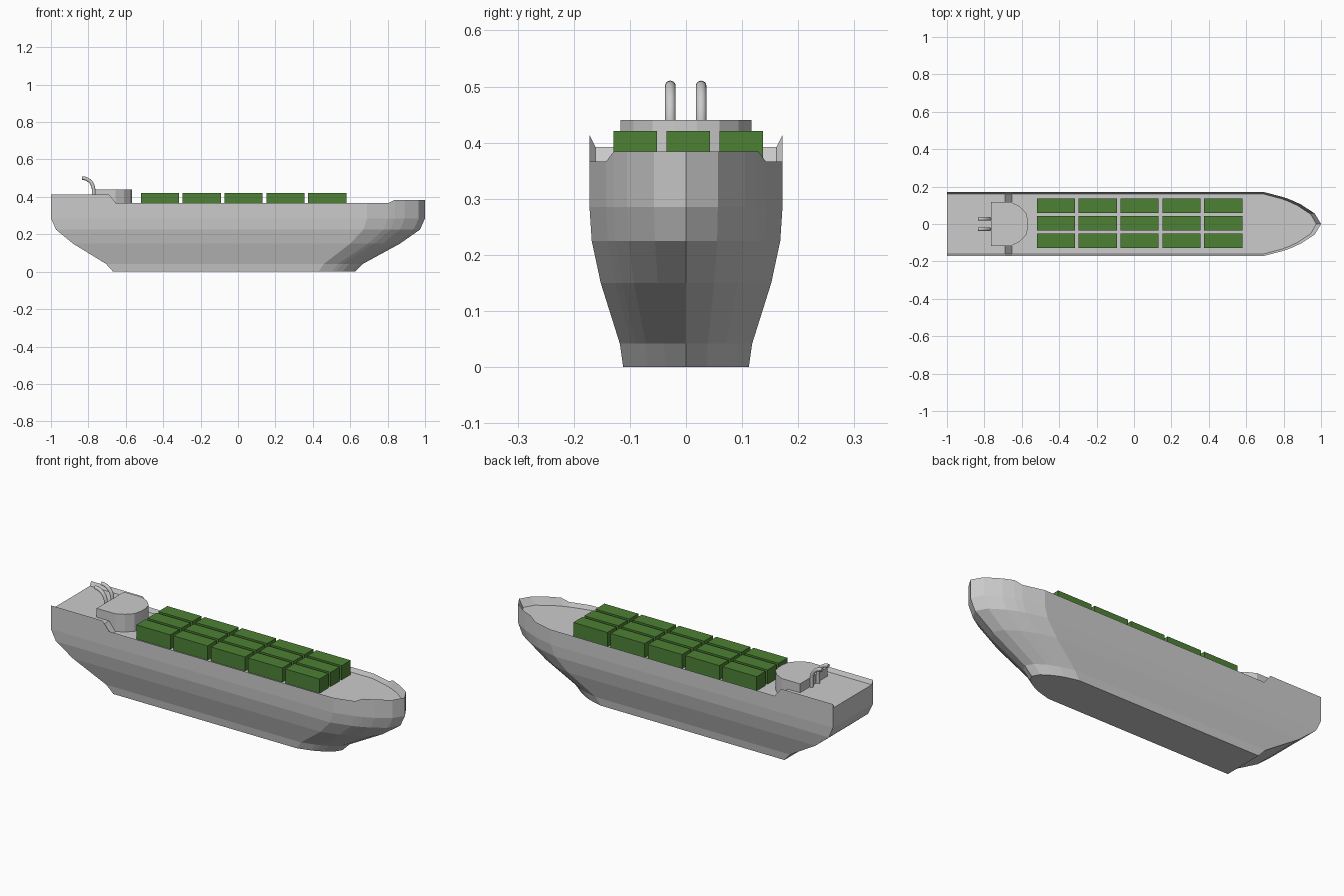
import bpy, bmesh, math

if "Cube" in bpy.data.objects:
    bpy.data.objects.remove(bpy.data.objects["Cube"])


def make_object(name, bm, color=None):
    bmesh.ops.recalc_face_normals(bm, faces=bm.faces)
    mesh = bpy.data.meshes.new(name)
    bm.to_mesh(mesh)
    bm.free()
    obj = bpy.data.objects.new(name, mesh)
    bpy.context.collection.objects.link(obj)
    if color:
        mesh.materials.append(color)
    return obj


# Hull: lofted waterlines, each (half width, stern x, bow start x, bow tip x, z per station)
STERN = [0, 0.183, 0.206]                    # fractions along the straight side
BOW = [(0, 1), (0.36, 0.83), (0.48, 0.75), (0.65, 0.61), (0.89, 0.33), (1, 0)]
rim_z = [0.414, 0.414, 0.366, 0.366, 0.366, 0.384, 0.384, 0.384, 0.384]
deck_z = [0.392, 0.392] + [0.344] * 7
lines = [
    (0.112, -0.668, 0.43, 0.626, [0] * 9),
    (0.118, -0.706, 0.46, 0.668, [0.042] * 9),
    (0.152, -0.882, 0.60, 0.866, [0.15] * 9),
    (0.168, -0.973, 0.67, 0.973, [0.225] * 9),
    (0.172, -1.0, 0.69, 1.0, [0.285] * 9),
    (0.172, -1.0, 0.69, 1.0, rim_z),
    (0.161, -1.0, 0.69, 0.975, deck_z),
]
bm = bmesh.new()
sides = {-1: [], 1: []}
for w, stern, start, tip, zs in lines:
    plan = [(stern + (start - stern) * f, w) for f in STERN]
    plan += [(start + (tip - start) * f, w * k) for f, k in BOW]
    for s in sides:
        sides[s].append([bm.verts.new((x, s * y, z)) for (x, y), z in zip(plan, zs)])
port, star = sides[1], sides[-1]
for ring in (port, star):
    for a, b in zip(ring, ring[1:]):
        for i in range(len(a) - 1):
            bm.faces.new((a[i], a[i + 1], b[i + 1], b[i]))
# Bottom and stepped deck strips
for lv in (0, -1):
    for i in range(len(rim_z) - 1):
        bm.faces.new((port[lv][i], port[lv][i + 1], star[lv][i + 1], star[lv][i]))
# Raked transom
for i in range(4):
    bm.faces.new((port[i][0], port[i + 1][0], star[i + 1][0], star[i][0]))
bm.faces.new([port[i][0] for i in (4, 5, 6)] + [star[i][0] for i in (6, 5, 4)])
bmesh.ops.remove_doubles(bm, verts=bm.verts, dist=1e-5)
make_object("hull", bm)

# Deckhouse with rounded front
half = [(-0.765, 0.117), (-0.655, 0.117), (-0.61, 0.094), (-0.577, 0.06), (-0.567, 0.02)]
outline = half + [(x, -y) for x, y in reversed(half)]
bm = bmesh.new()
base = bm.faces.new([bm.verts.new((x, y, 0.343)) for x, y in outline])
top = bmesh.ops.extrude_face_region(bm, geom=[base], use_keep_orig=True)["geom"]
bmesh.ops.translate(bm, vec=(0, 0, 0.097), verts=[v for v in top if isinstance(v, bmesh.types.BMVert)])
make_object("deckhouse", bm)

# Curved exhaust pipes: circle swept up and aft
path = [(-0.772, 0.39, 0)]
for k in range(9):
    a = math.pi / 2 * k / 8
    path.append((-0.835 + 0.063 * math.cos(a), 0.438 + 0.063 * math.sin(a), a))
for n, yc in enumerate((-0.028, 0.027)):
    bm = bmesh.new()
    rings = []
    for x, z, a in path:
        ring = []
        for j in range(16):
            t = math.tau * j / 16
            r = 0.0095 * math.cos(t)
            ring.append(bm.verts.new((x + r * math.cos(a), yc + 0.0095 * math.sin(t), z + r * math.sin(a))))
        rings.append(ring)
    for a, b in zip(rings, rings[1:]):
        for j in range(16):
            bm.faces.new((a[j], a[j - 1], b[j - 1], b[j]))
    bm.faces.new(rings[0])
    bm.faces.new(rings[-1])
    pipe = make_object(f"exhaust_pipe_{n + 1}", bm)
    bpy.ops.object.select_all(action='DESELECT')
    pipe.select_set(True)
    bpy.context.view_layer.objects.active = pipe
    bpy.ops.object.shade_smooth_by_angle(angle=math.radians(40))

# Cargo containers: grid of five by three
green = bpy.data.materials.new("container_green")
green.diffuse_color = (0.075, 0.22, 0.035, 1)
green.use_nodes = True
green.node_tree.nodes["Principled BSDF"].inputs["Base Color"].default_value = green.diffuse_color
for i in range(5):
    for j in range(3):
        bm = bmesh.new()
        bmesh.ops.create_cube(bm, size=1)
        bmesh.ops.scale(bm, vec=(0.204, 0.077, 0.078), verts=bm.verts)
        bmesh.ops.translate(bm, vec=(-0.417 + 0.2235 * i, 0.004 + 0.0945 * (j - 1), 0.382), verts=bm.verts)
        make_object(f"container_{i + 1}_{j + 1}", bm, green)
